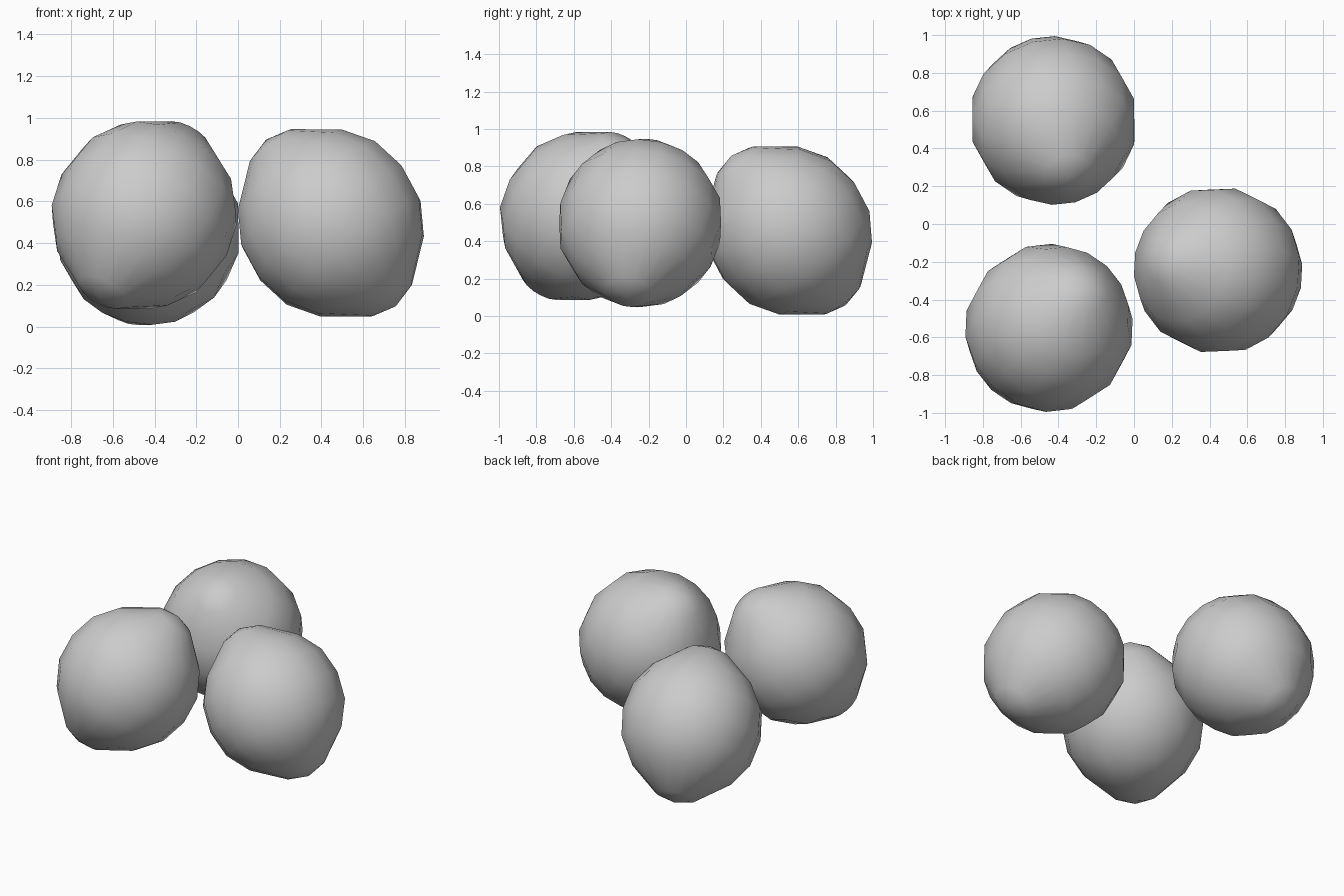
import bpy, bmesh
from math import radians, acos, pi
from mathutils import Euler

if "Cube" in bpy.data.objects:
    bpy.data.objects.remove(bpy.data.objects["Cube"])

# Ring radius and height from pole (index 0) to equator (index 4)
PROFILE = [(0.0, 0.51), (0.127, 0.473), (0.32, 0.318), (0.413, 0.172), (0.442, 0.0)]


def lemon_ball(name, centre, azimuth, tilt=38.5):
    """Low-poly sphere with drawn-out poles; lower pole leans toward azimuth."""
    bm = bmesh.new()
    bmesh.ops.create_uvsphere(bm, u_segments=16, v_segments=8, radius=1)
    for v in bm.verts:
        ring = round(acos(min(1, abs(v.co.z))) / (pi / 8))
        r, h = PROFILE[ring]
        flat = v.co.xy.length
        k = r / flat if flat > 1e-4 else 0
        v.co = (v.co.x * k, v.co.y * k, h if v.co.z > 0 else -h)
    for f in bm.faces:
        f.smooth = True
    mesh = bpy.data.meshes.new(name)
    bm.to_mesh(mesh)
    bm.free()
    obj = bpy.data.objects.new(name, mesh)
    obj.location = centre
    obj.rotation_euler = Euler((0, radians(-tilt), radians(azimuth)))
    bpy.context.collection.objects.link(obj)
    return obj


# Cluster of three balls, each tilted outward
lemon_ball("right_ball", (0.445, -0.245, 0.497), -12)
lemon_ball("back_left_ball", (-0.427, 0.548, 0.457), 105)
lemon_ball("front_left_ball", (-0.45, -0.55, 0.535), 227)
